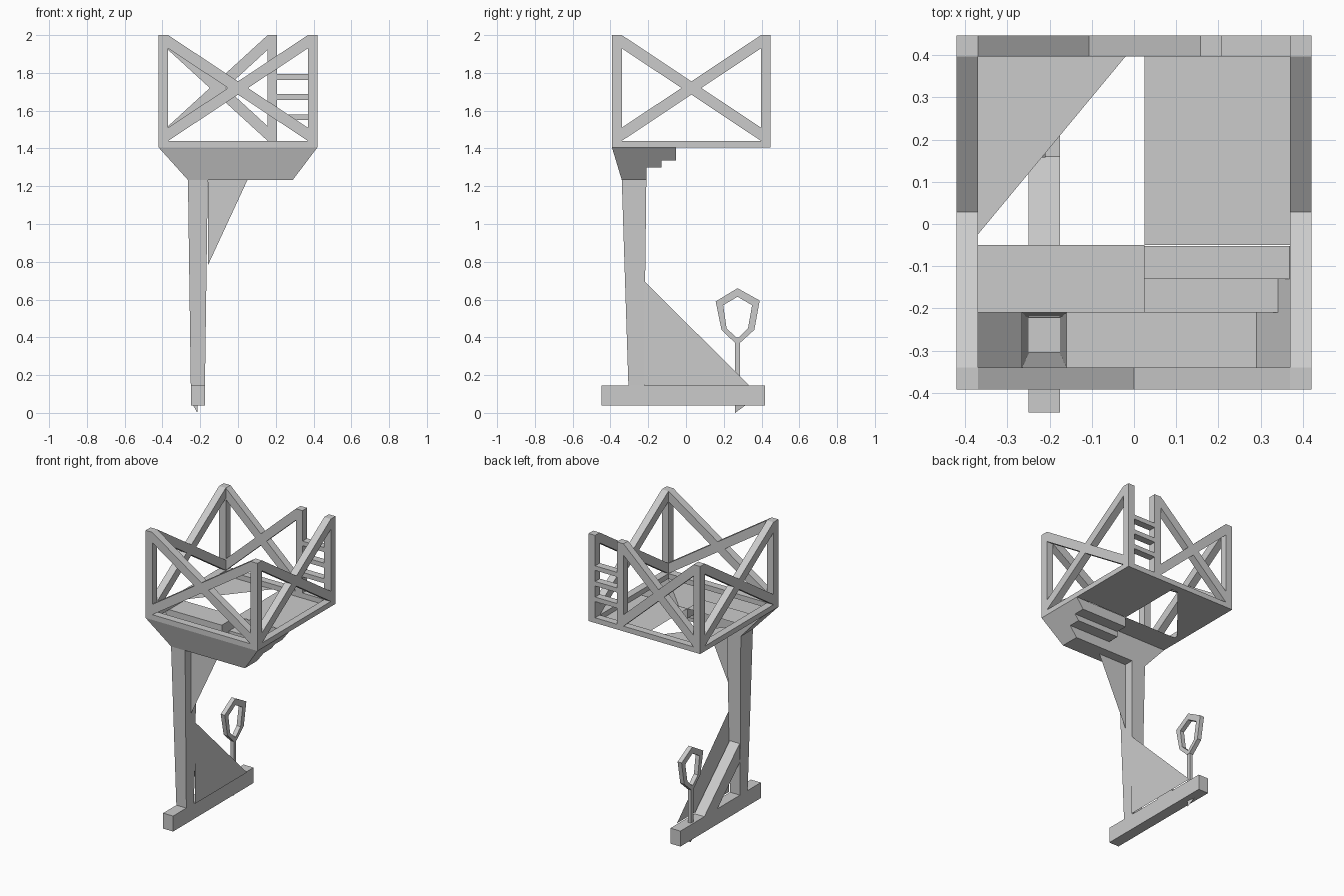
import bpy, bmesh

if "Cube" in bpy.data.objects:
    bpy.data.objects.remove(bpy.data.objects["Cube"])


def mesh(name, verts, faces):
    me = bpy.data.meshes.new(name)
    me.from_pydata(verts, [], faces)
    ob = bpy.data.objects.new(name, me)
    bpy.context.collection.objects.link(ob)
    return ob


def fix_normals(ob):
    bm = bmesh.new()
    bm.from_mesh(ob.data)
    bmesh.ops.recalc_face_normals(bm, faces=bm.faces)
    bm.to_mesh(ob.data)
    bm.free()
    return ob


def prism(name, pts, axis, a, b):
    """Extrude a (u, z) profile along x or y from a to b."""
    n = len(pts)
    put = (lambda u, z, d: (d, u, z)) if axis == 'x' else (lambda u, z, d: (u, d, z))
    verts = [put(u, z, d) for d in (a, b) for u, z in pts]
    faces = [list(range(n)), list(range(2 * n - 1, n - 1, -1))]
    faces += [(i, (i + 1) % n, n + (i + 1) % n, n + i) for i in range(n)]
    return fix_normals(mesh(name, verts, faces))


def box(name, x0, x1, y0, y1, z0, z1):
    return prism(name, [(x0, z0), (x1, z0), (x1, z1), (x0, z1)], 'y', y0, y1)


def cross(name, axis, u0, u1, a, b, t):
    """X-shaped brace filling one railing panel."""
    lo, hi, um = 1.44, 2.0, (u0 + u1) / 2
    c = (lo + hi) / 2
    w = t / 2 * (u1 - u0) / (hi - lo - t)
    prism(name, [(u0, hi), (um, c + t / 2), (u1, hi), (u1, hi - t), (um + w, c),
                 (u1, lo + t), (u1, lo), (um, c - t / 2), (u0, lo), (u0, lo + t),
                 (um - w, c), (u0, hi - t)], axis, a, b)


X, XI = 0.42, 0.37                          # platform half width, outer and inner
F, FI, B, BI = -0.392, -0.34, 0.447, 0.397  # platform front and back, outer and inner
Z = 1.405

# Railing: corner posts, gate post, bottom beams, crosses, rungs
for s, side in ((-1, "left"), (1, "right")):
    x0, x1 = sorted((s * XI, s * X))
    box(side + "_front_rail_post", x0, x1, F, FI, Z, 2)
    box(side + "_back_rail_post", x0, x1, BI, B, Z, 2)
    box(side + "_bottom_beam", x0, x1, FI, BI, Z, 1.44)
    cross(side + "_cross", 'x', FI, BI, x0, x1, 0.07)
box("gate_post", 0.157, 0.207, BI, B, 1.44, 2)
box("front_bottom_beam", -XI, XI, F, FI, Z, 1.44)
box("back_bottom_beam", -XI, XI, BI, B, Z, 1.44)
cross("front_cross", 'y', -XI, XI, F, FI, 0.07)
cross("back_cross", 'y', -XI, 0.157, BI, B, 0.078)
for i in range(3):
    z = 1.55 + i * 0.106
    box(f"ladder_rung_{i + 1}", 0.207, XI, BI, B, z, z + 0.031)

# Floor sheets around the hatch opening
H = 0.025
mesh("floor_right", [(H, -0.05, Z), (X, -0.05, Z), (X, BI, Z), (H, BI, Z)], [(0, 1, 2, 3)])
mesh("floor_left", [(-X, -0.21, Z), (H, -0.21, Z), (H, -0.05, Z), (-X, -0.05, Z)], [(0, 1, 2, 3)])
mesh("floor_corner", [(-XI, -0.025, Z), (-0.02, BI, Z), (-XI, BI, Z)], [(0, 1, 2)])

# Open sloped tub under the floor, with steps up on the right
D, Y = 1.233, -0.21
xr = lambda z: 0.29 + 0.13 * (z - D) / (Z - D)
steps = [(Y, D), (Y, 1.30), (-0.13, 1.30), (-0.13, 1.337), (-0.052, 1.337), (-0.052, Z)]
mesh("tub_shell",
     [(-X, F, Z), (X, F, Z), (0.29, -0.34, D), (-0.265, -0.34, D),
      (-0.265, Y, D), (-X, Y, Z), (-0.16, -0.34, D), (-0.16, Y, D), (0.29, Y, D),
      (H, Y, D), (H, Y, Z)],
     [(0, 3, 6, 2, 1), (0, 5, 4, 3), (6, 7, 9, 8, 2), (5, 10, 9, 7, 4)])
mesh("tub_right_side", [(xr(z), y, z) for y, z in steps] + [(X, F, Z), (0.29, -0.34, D)],
     [tuple(range(8))])
mesh("step_cheek", [(H, y, z) for y, z in steps] + [(H, Y, Z)], [tuple(range(7))])
mesh("steps", [(x, y, z) for y, z in steps for x in (H, xr(z))],
     [(2 * i, 2 * i + 1, 2 * i + 3, 2 * i + 2) for i in range(5)])

# Tapered hollow main post, open at the top
ring = lambda x0, x1, y0, y1, z: [(x0, y0, z), (x1, y0, z), (x1, y1, z), (x0, y1, z)]
mesh("main_post", ring(-0.25, -0.175, -0.305, -0.223, 0.145) + ring(-0.265, -0.16, -0.34, Y, D),
     [(i, (i + 1) % 4, 4 + (i + 1) % 4, 4 + i) for i in range(4)])

# Base beam, rear strut and thin gusset sheets
box("base_beam", -0.25, -0.175, -0.447, 0.417, 0.04, 0.145)
prism("rear_strut", [(-0.222, 0.50), (0.16, 0.145), (0.02, 0.145), (-0.222, 0.37)],
      'x', -0.25, -0.175)
mesh("lower_gusset", [(-0.167, -0.223, 0.145), (-0.167, 0.335, 0.145), (-0.167, -0.223, 0.70)],
     [(0, 1, 2)])
mesh("upper_gusset", [(-0.16, -0.275, D), (0.05, -0.275, D), (-0.16, -0.275, 0.78)], [(0, 1, 2)])

# Ring on a stem standing on the base beam
outer = [(0.273, 0.66), (0.39, 0.595), (0.362, 0.44), (0.285, 0.37),
         (0.26, 0.37), (0.188, 0.44), (0.157, 0.59)]
inner = [(0.273, 0.615), (0.35, 0.57), (0.328, 0.447), (0.278, 0.398),
         (0.268, 0.398), (0.215, 0.447), (0.197, 0.57)]
n = 7
rv = [(x, y, z) for x in (-0.24, -0.21) for p in (outer, inner) for y, z in p]
rf = []
for i in range(n):
    j = (i + 1) % n
    for p, q in ((0, n), (n, 3 * n), (3 * n, 2 * n), (2 * n, 0)):
        rf.append((p + i, p + j, q + j, q + i))
fix_normals(mesh("hand_ring", rv, rf))
box("ring_stem", -0.237, -0.213, 0.26, 0.285, 0.145, 0.37)
mesh("stem_spike", [(-0.237, 0.26, 0.04), (-0.213, 0.26, 0.04), (-0.225, 0.315, 0.04),
                    (-0.216, 0.26, 0.0)], [(0, 1, 2), (0, 3, 1), (1, 3, 2), (2, 3, 0)])
